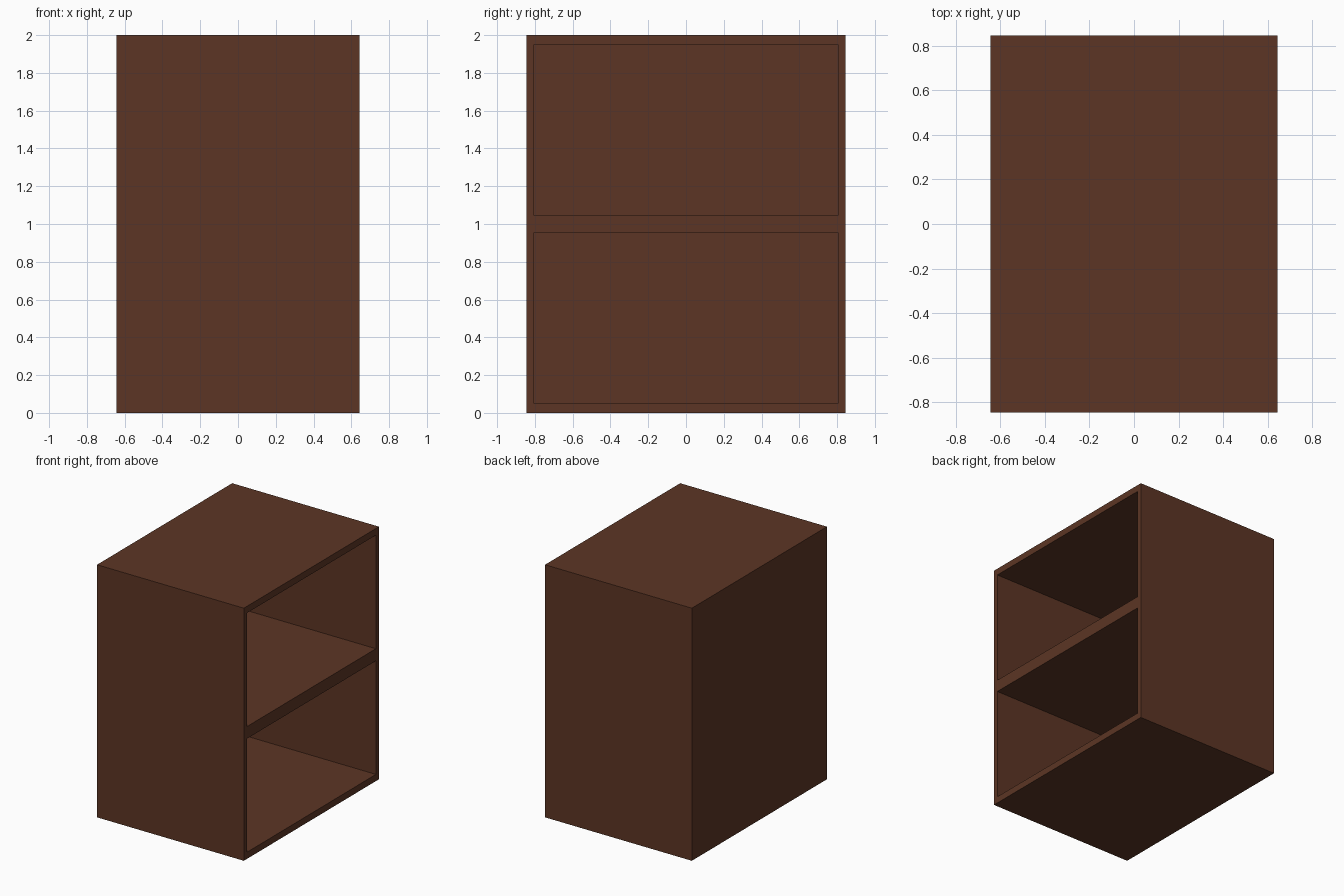
import bpy

if "Cube" in bpy.data.objects:
    bpy.data.objects.remove(bpy.data.objects["Cube"])

W, D, H = 1.286, 1.69, 2.0      # overall size in x, y, z
SIDE, BACK = 0.038, 0.04        # panel thicknesses
BAYS = [(0.053, 0.952), (1.048, 1.947)]   # bottom and top of each opening

wood = bpy.data.materials.new("dark_brown_wood")
wood.diffuse_color = (0.107, 0.036, 0.0178, 1.0)
wood.use_nodes = True
wood.node_tree.nodes["Principled BSDF"].inputs["Base Color"].default_value = wood.diffuse_color


def box(name, lo, hi):
    bpy.ops.mesh.primitive_cube_add(size=1, location=[(a + b) / 2 for a, b in zip(lo, hi)])
    ob = bpy.context.object
    ob.name = name
    ob.scale = [b - a for a, b in zip(lo, hi)]
    bpy.ops.object.transform_apply(location=False, rotation=False, scale=True)
    ob.data.materials.append(wood)
    return ob


# Cabinet carcass
cabinet = box("cabinet_body", (-W / 2, -D / 2, 0), (W / 2, D / 2, H))

# Two open bays cut in from the right side, leaving a thick middle shelf
for i, (z0, z1) in enumerate(BAYS):
    cutter = box(f"bay_cutter_{i + 1}", (-W / 2 + BACK, -D / 2 + SIDE, z0),
                 (W / 2 + 0.2, D / 2 - SIDE, z1))
    bpy.context.view_layer.objects.active = cabinet
    mod = cabinet.modifiers.new("bay", 'BOOLEAN')
    mod.operation = 'DIFFERENCE'
    mod.solver = 'EXACT'
    mod.object = cutter
    bpy.ops.object.modifier_apply(modifier=mod.name)
    bpy.data.objects.remove(cutter)
